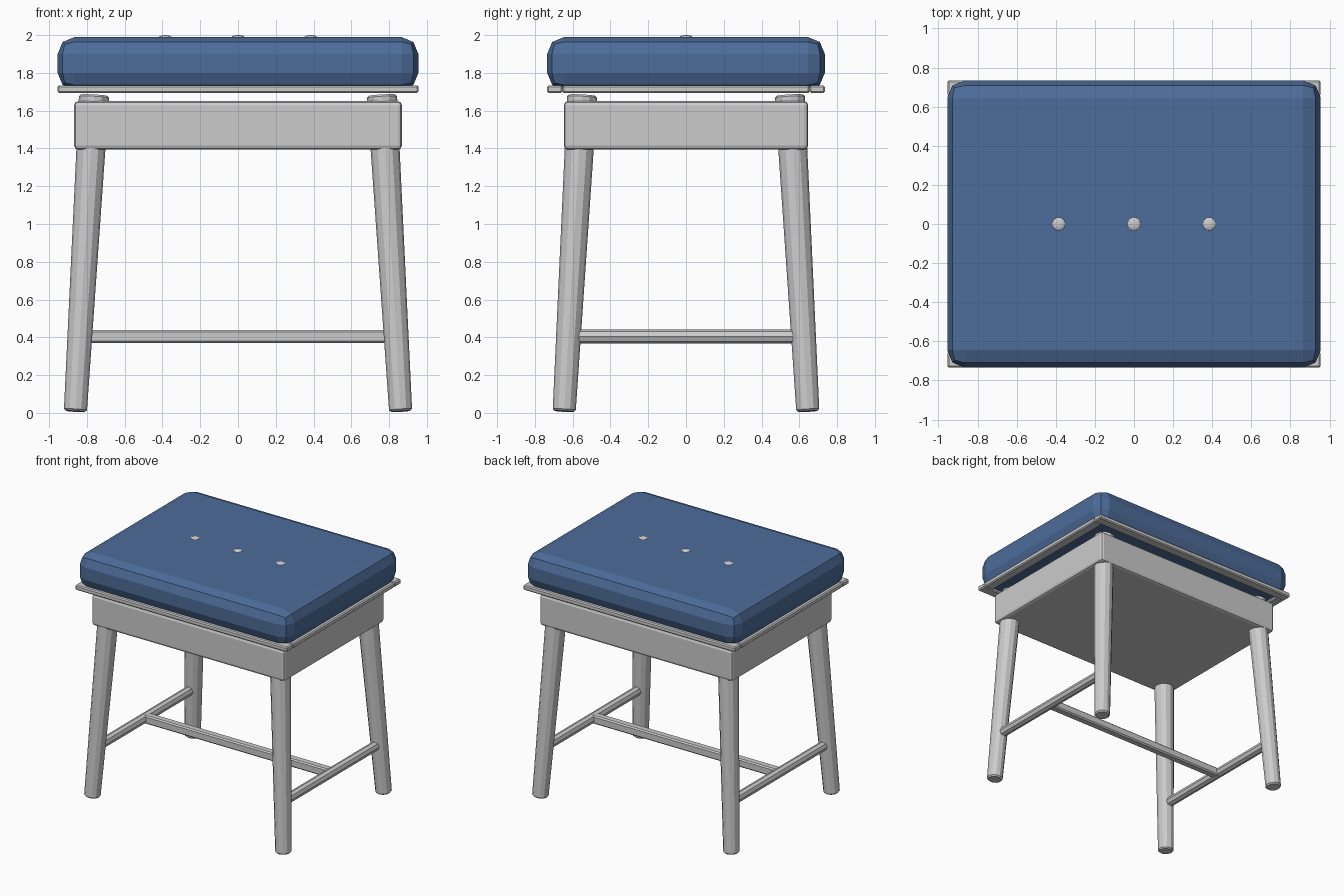
import bpy, math
from mathutils import Vector

if "Cube" in bpy.data.objects:
    bpy.data.objects.remove(bpy.data.objects["Cube"])


def add_bevel(ob, width, segments, angle=30):
    m = ob.modifiers.new("bevel", 'BEVEL')
    m.width, m.segments = width, segments
    m.limit_method = 'ANGLE'
    m.angle_limit = math.radians(angle)


def box(name, center, size, bevel=0.0, segments=2):
    bpy.ops.mesh.primitive_cube_add(size=1, location=center)
    ob = bpy.context.object
    ob.name = name
    ob.scale = size
    bpy.ops.object.transform_apply(location=False, rotation=False, scale=True)
    if bevel:
        add_bevel(ob, bevel, segments)
    return ob


def rod(name, a, b, r1, r2, sides, bevel=0.0):
    a, b = Vector(a), Vector(b)
    d = b - a
    bpy.ops.mesh.primitive_cone_add(vertices=sides, radius1=r1, radius2=r2, depth=d.length,
                                    location=(a + b) / 2)
    ob = bpy.context.object
    ob.name = name
    ob.rotation_euler = Vector((0, 0, 1)).rotation_difference(d).to_euler()
    if bevel:
        add_bevel(ob, bevel, 1, 50)
    return ob


# Cushion with a broad two-step bevel
blue = bpy.data.materials.new("blue_fabric")
blue.diffuse_color = (0.075, 0.15, 0.32, 1)
blue.use_nodes = True
blue.node_tree.nodes["Principled BSDF"].inputs["Base Color"].default_value = blue.diffuse_color
cushion = box("cushion", (0, 0, 1.85), (1.91, 1.47, 0.28), 0.09, 2)
cushion.data.materials.append(blue)

# Flattened buttons on the cushion
for i, x in enumerate((-0.385, 0, 0.385)):
    bpy.ops.mesh.primitive_uv_sphere_add(segments=12, ring_count=8, radius=0.035, location=(x, 0, 1.987))
    button = bpy.context.object
    button.name = f"button_{i + 1}"
    button.scale.z = 0.37

# Open frame of four strips around the cushion bottom
W, Z, H = 0.08, 1.714, 0.04
for side, s in (("front", -1), ("back", 1)):
    box(f"{side}_trim", (0, s * (0.735 - W / 2), Z), (1.91, W, H), 0.008, 1)
for side, s in (("left", -1), ("right", 1)):
    box(f"{side}_trim", (s * (0.955 - W / 2), 0, Z), (W, 1.47 - 2 * W, H), 0.008, 1)

# Solid apron
box("apron", (0, 0, 1.522), (1.736, 1.294, 0.256), 0.022, 2)

# Splayed tapered legs, running up through the apron
for xn, sx in (("left", -1), ("right", 1)):
    for yn, sy in (("front", -1), ("back", 1)):
        rod(f"{yn}_{xn}_leg", (sx * 0.861, sy * 0.645, 0.008), (sx * 0.762, sy * 0.549, 1.682),
            0.061, 0.08, 12, 0.01)

# H-shaped stretcher
for xn, sx in (("left", -1), ("right", 1)):
    rod(f"{xn}_stretcher", (sx * 0.838, -0.567, 0.405), (sx * 0.838, 0.567, 0.405), 0.037, 0.037, 8)
box("cross_stretcher", (0, 0, 0.405), (1.67, 0.065, 0.068), 0.01, 1)
